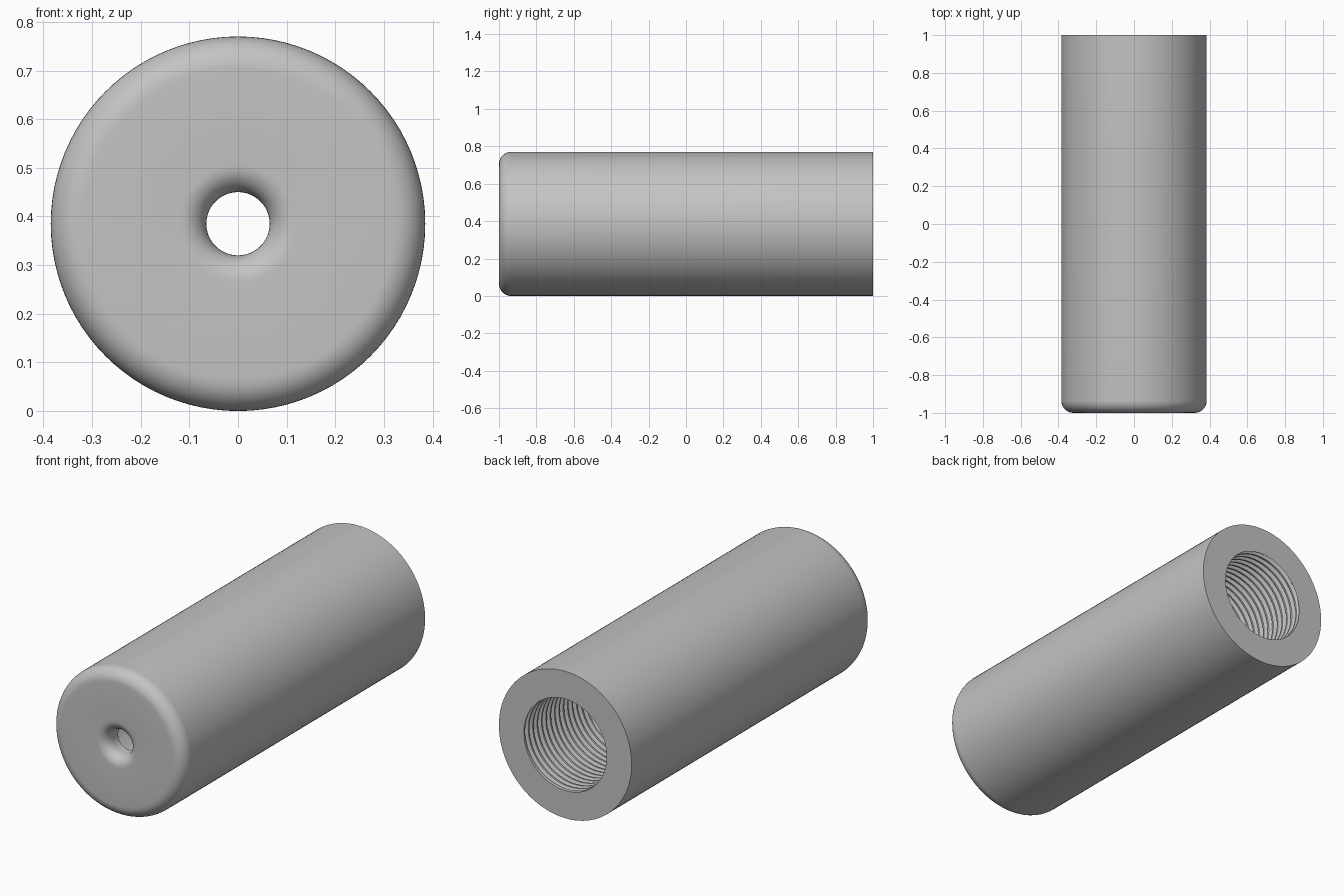
import bpy, bmesh, math

cube = bpy.data.objects.get("Cube")
if cube:
    bpy.data.objects.remove(cube, do_unlink=True)

RADIUS = 0.385       # outer radius, also the height of the axis
BORE = 0.24          # threaded socket radius
HOLE = 0.065         # small front hole radius
EDGE = 0.065         # outer rounding
LIP = 0.055          # rounding of the front hole
WALL = -0.9          # inner side of the front wall
THREAD_END = 0.45
PITCH, DEPTH = 0.036, 0.02
SEGMENTS = 96

grey = bpy.data.materials.new("grey metal")
grey.use_nodes = True
colour = (0.55, 0.55, 0.55, 1)
grey.diffuse_color = colour
grey.node_tree.nodes["Principled BSDF"].inputs["Base Color"].default_value = colour


def finish(bm, name):
    """Weld the mesh, orient it, and make a smooth-shaded object."""
    bmesh.ops.remove_doubles(bm, verts=bm.verts, dist=1e-5)
    bmesh.ops.dissolve_degenerate(bm, edges=bm.edges, dist=1e-5)
    mesh = bpy.data.meshes.new(name)
    bm.to_mesh(mesh)
    bm.free()
    mesh.materials.append(grey)
    obj = bpy.data.objects.new(name, mesh)
    bpy.context.collection.objects.link(obj)
    bpy.ops.object.select_all(action='DESELECT')
    obj.select_set(True)
    bpy.context.view_layer.objects.active = obj
    bpy.ops.object.shade_smooth_by_angle(angle=math.radians(30))
    return obj


def arc(r, y, size, start, end, steps=10):
    """Quarter round in the radius / length plane."""
    angles = [math.radians(start + (end - start) * i / steps) for i in range(steps + 1)]
    return [(r + size * math.cos(a), y + size * math.sin(a)) for a in angles]


# Body: one turned profile from the socket, round the outside, to the front hole
profile = [(BORE, 1), (RADIUS, 1)]
profile += arc(RADIUS - EDGE, -1 + EDGE, EDGE, 0, -90)
profile += arc(HOLE + LIP, -1 + LIP, LIP, 270, 180)
profile += [(HOLE, WALL), (BORE, WALL), (BORE, THREAD_END)]

bm = bmesh.new()
verts = [bm.verts.new((r, y, RADIUS)) for r, y in profile]
edges = [bm.edges.new(pair) for pair in zip(verts, verts[1:])]
bmesh.ops.spin(bm, geom=verts + edges, cent=(0, 0, RADIUS), axis=(0, 1, 0),
               angle=math.tau, steps=SEGMENTS, use_merge=True)
bmesh.ops.recalc_face_normals(bm, faces=bm.faces)
# the profile is an open shell, so check its direction on the outer wall
wall = max(bm.faces, key=lambda f: f.calc_area())
centre = wall.calc_center_median()
outward = wall.normal.x * centre.x + wall.normal.z * (centre.z - RADIUS)
if (outward > 0) != (math.hypot(centre.x, centre.z - RADIUS) > 0.3):
    bmesh.ops.reverse_faces(bm, faces=bm.faces)
finish(bm, "body")

# Internal thread: a helical grid whose grooves fade out at both ends
cuts = (0, 0, 1, 1)                      # crest, crest, groove, groove
offsets = (0, 0.25, 0.5, 0.75)
turns = math.ceil((1 - THREAD_END) / PITCH) + 1
bm = bmesh.new()
columns = []
for i in range(SEGMENTS + 1):
    angle = math.tau * i / SEGMENTS
    column = []
    for turn in range(-1, turns):
        for cut, offset in zip(cuts, offsets):
            y = THREAD_END + PITCH * (turn + offset + i / SEGMENTS)
            y = min(1, max(THREAD_END, y))
            fade = min(1, (1 - y) / (PITCH * 0.5), (y - THREAD_END) / PITCH)
            r = BORE + DEPTH * cut * fade
            column.append(bm.verts.new((r * math.cos(angle), y,
                                        RADIUS + r * math.sin(angle))))
    columns.append(column)
for a, b in zip(columns, columns[1:]):
    for j in range(len(a) - 1):
        bm.faces.new((a[j], b[j], b[j + 1], a[j + 1]))
bm.normal_update()
# thread faces look towards the axis
sample = max(bm.faces, key=lambda f: f.calc_area())
centre = sample.calc_center_median()
if sample.normal.x * centre.x + sample.normal.z * (centre.z - RADIUS) > 0:
    bmesh.ops.reverse_faces(bm, faces=bm.faces)
finish(bm, "socket_thread")
